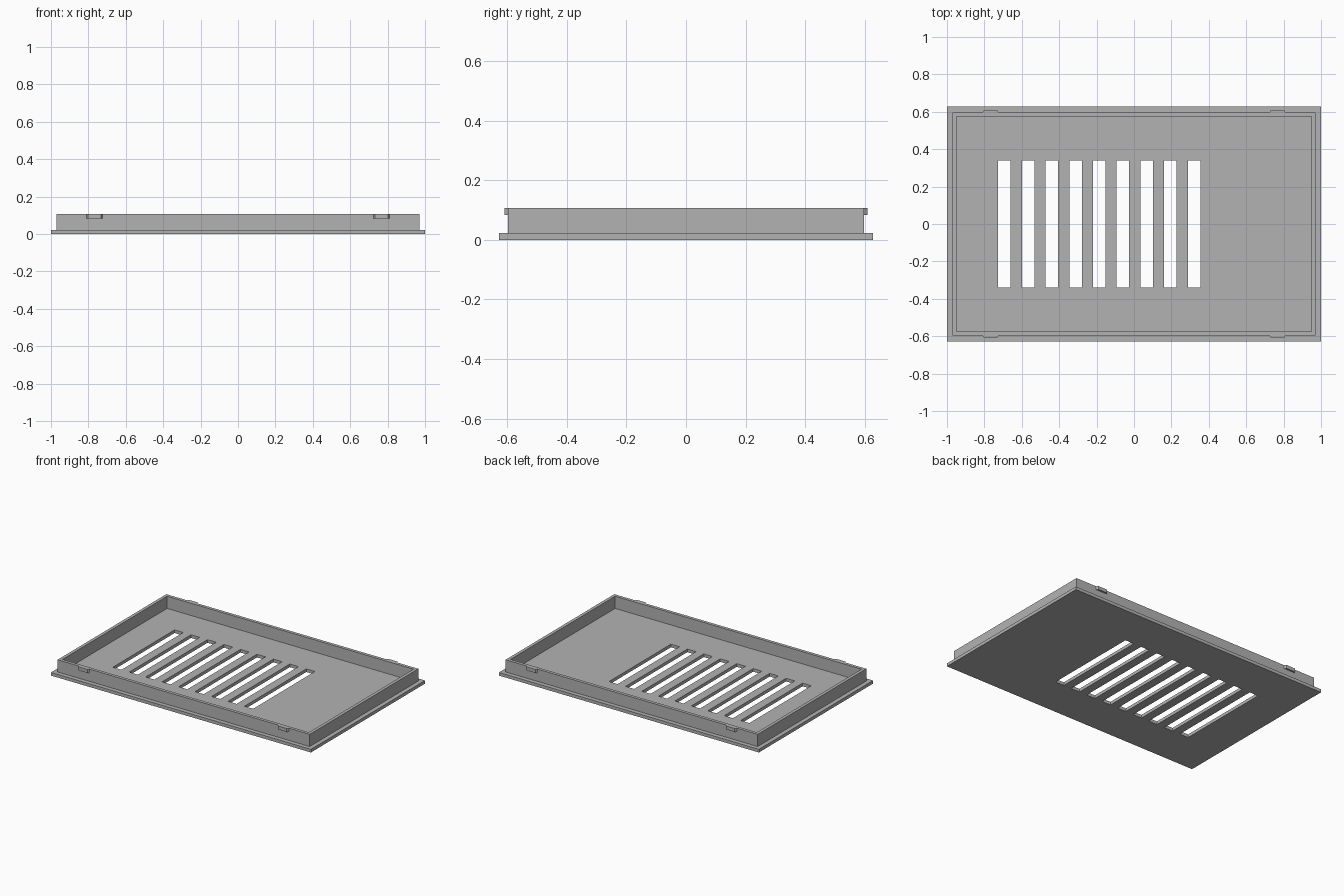
import bpy
import bmesh

cube = bpy.data.objects.get("Cube")
if cube:
    bpy.data.objects.remove(cube, do_unlink=True)

PLATE_TOP, RIM_TOP, TAB_BOTTOM = 0.022, 0.107, 0.083
PLATE_X, PLATE_Y = 1.0, 0.627
RIM_X, RIM_Y, WALL = 0.97, 0.597, 0.022

grey = bpy.data.materials.new("plain_grey")
grey.use_nodes = True
colour = (0.45, 0.45, 0.45, 1)
grey.diffuse_color = colour
grey.node_tree.nodes["Principled BSDF"].inputs["Base Color"].default_value = colour


def extruded(name, bm, height):
    """Raise the flat faces in bm into a solid and link it as an object."""
    faces = bm.faces[:]
    raised = bmesh.ops.extrude_face_region(bm, geom=faces, use_keep_orig=True)
    verts = [g for g in raised["geom"] if isinstance(g, bmesh.types.BMVert)]
    bmesh.ops.translate(bm, verts=verts, vec=(0, 0, height))
    bmesh.ops.recalc_face_normals(bm, faces=bm.faces[:])
    mesh = bpy.data.meshes.new(name)
    bm.to_mesh(mesh)
    bm.free()
    mesh.materials.append(grey)
    obj = bpy.data.objects.new(name, mesh)
    bpy.context.collection.objects.link(obj)
    return obj


def slab(name, xs, ys, z0, z1):
    """Slab on a grid of lines; odd columns of the middle row are open."""
    bm = bmesh.new()
    grid = [[bm.verts.new((x, y, z0)) for y in ys] for x in xs]
    for i in range(len(xs) - 1):
        for j in range(len(ys) - 1):
            if not (i % 2 == 1 and j == 1):
                bm.faces.new((grid[i][j], grid[i + 1][j],
                              grid[i + 1][j + 1], grid[i][j + 1]))
    return extruded(name, bm, z1 - z0)


# Base plate with nine vent slots
xs = [-PLATE_X]
for k in range(9):
    left = -0.726 + k * 0.1267
    xs += [left, left + 0.067]
xs.append(PLATE_X)
slab("vented_plate", xs, [-PLATE_Y, -0.34, 0.34, PLATE_Y], 0, PLATE_TOP)

# Upright rim
ix, iy = RIM_X - WALL, RIM_Y - WALL
slab("rim", [-RIM_X, -ix, ix, RIM_X], [-RIM_Y, -iy, iy, RIM_Y], PLATE_TOP, RIM_TOP)

# Snap tabs with tapered ends, two on each long side
for side, sy in (("front", -1), ("back", 1)):
    for hand, sx in (("right", -1), ("left", 1)):
        bm = bmesh.new()
        outline = [(-0.043, 0), (0.043, 0), (0.034, 0.012), (-0.034, 0.012)]
        bm.faces.new([bm.verts.new((sx * 0.767 + x, sy * (RIM_Y + y), TAB_BOTTOM))
                      for x, y in outline])
        extruded(f"{side}_{hand}_tab", bm, RIM_TOP - TAB_BOTTOM)
